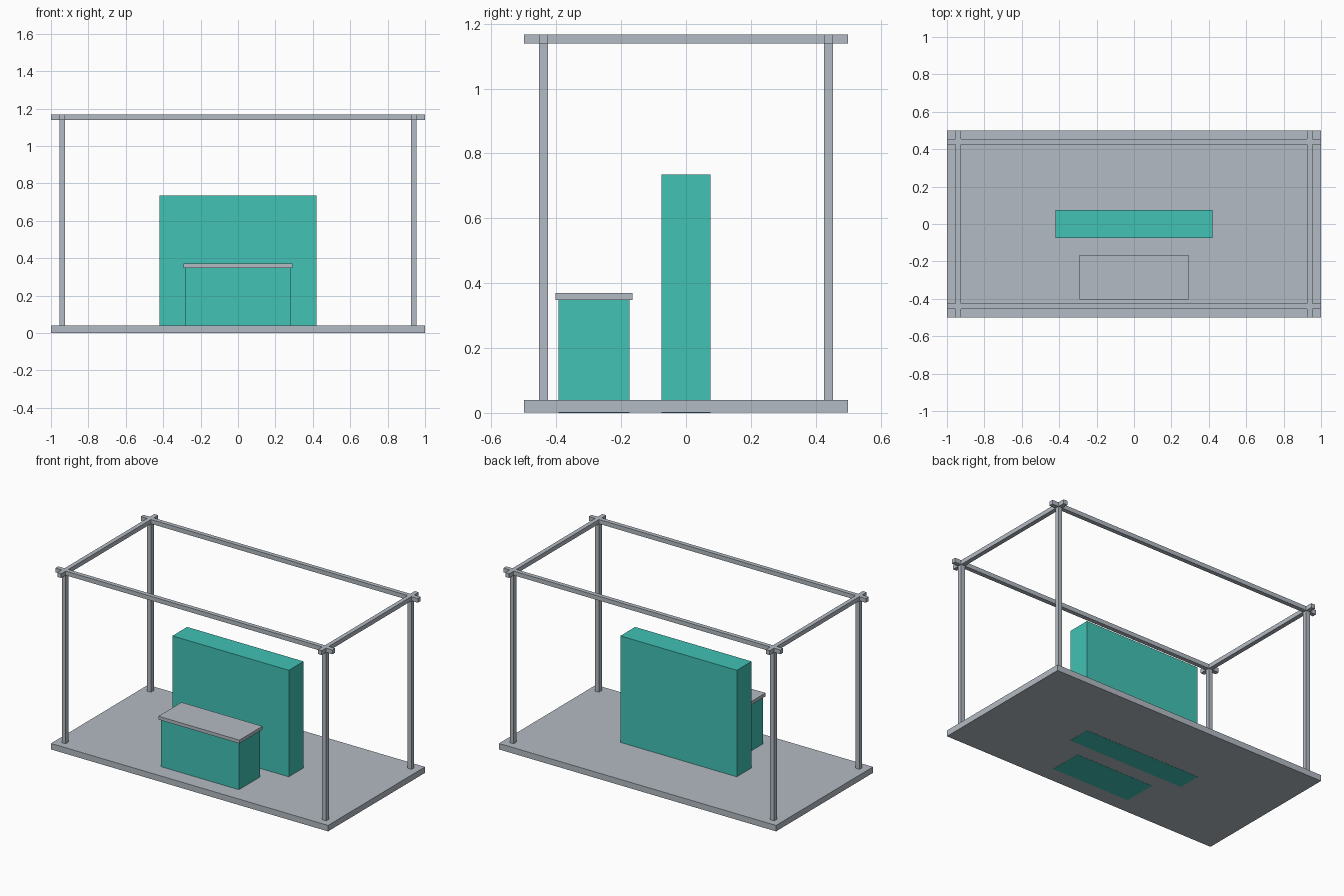
import bpy

if "Cube" in bpy.data.objects:
    bpy.data.objects.remove(bpy.data.objects["Cube"])


def material(name, rgb):
    m = bpy.data.materials.new(name)
    m.diffuse_color = (*rgb, 1)
    m.use_nodes = True
    m.node_tree.nodes["Principled BSDF"].inputs["Base Color"].default_value = m.diffuse_color
    return m


grey = material("cool_grey", (0.456, 0.497, 0.546))
teal = material("teal", (0.054, 0.539, 0.462))


def box(name, x, y, z, mat):
    """Box spanning the (low, high) range on each axis."""
    spans = (x, y, z)
    bpy.ops.mesh.primitive_cube_add(size=1, location=[(a + b) / 2 for a, b in spans])
    ob = bpy.context.object
    ob.name = name
    ob.scale = [b - a for a, b in spans]
    bpy.ops.object.transform_apply(location=False, rotation=False, scale=True)
    ob.data.materials.append(mat)
    return ob


PX, PY, H = 0.94, 0.44, 0.014       # post centres and half thickness
TOP, UNDER, FLOOR = 1.167, 1.139, 0.04


def around(c):
    return (c - H, c + H)


# Floor, with the teal blocks standing through to its underside
box("floor", (-1, 1), (-0.5, 0.5), (0.001, FLOOR), grey)
box("back_panel", (-0.42, 0.42), (-0.076, 0.076), (0, 0.735), teal)
box("counter_body", (-0.282, 0.282), (-0.393, -0.175), (0, 0.348), teal)
box("counter_top", (-0.292, 0.292), (-0.403, -0.165), (0.348, 0.37), grey)

# Corner posts and crossing roof beams
for sx, side in ((-1, "left"), (1, "right")):
    for sy, end in ((-1, "front"), (1, "back")):
        box(f"post_{end}_{side}", around(sx * PX), around(sy * PY), (FLOOR, TOP), grey)
    box(f"roof_beam_{side}", around(sx * PX), (-0.5, 0.5), (UNDER, TOP), grey)
for sy, end in ((-1, "front"), (1, "back")):
    box(f"roof_beam_{end}", (-1, 1), around(sy * PY), (UNDER, TOP), grey)
